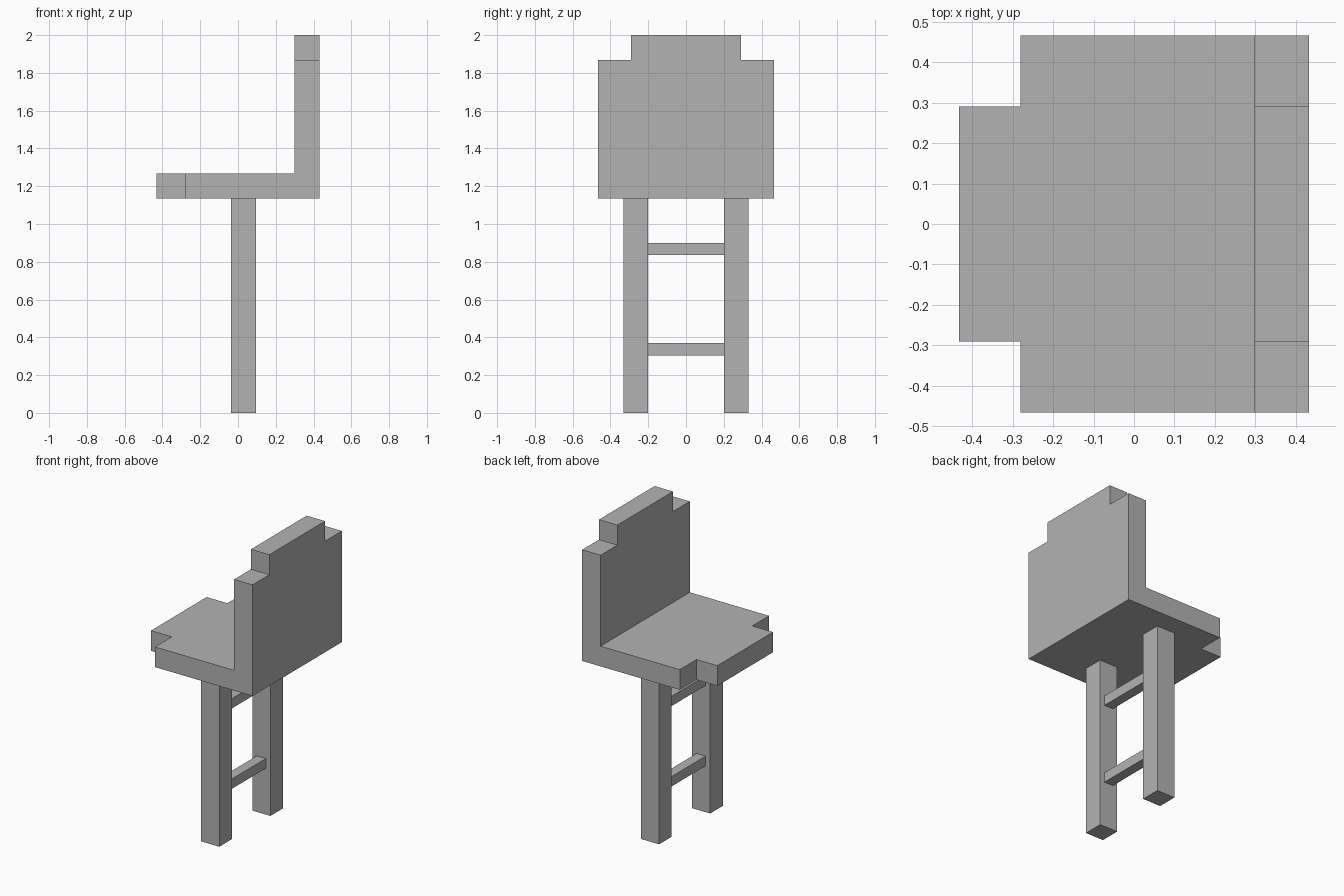
import bpy
import bmesh
from mathutils import Vector

cube = bpy.data.objects.get("Cube")
if cube:
    bpy.data.objects.remove(cube, do_unlink=True)

# Single plain grey material
grey = bpy.data.materials.new("plain_grey")
grey.use_nodes = True
colour = (0.45, 0.45, 0.45, 1)
grey.diffuse_color = colour
grey.node_tree.nodes["Principled BSDF"].inputs["Base Color"].default_value = colour


def prism(name, outline, direction):
    """Extrude a flat outline along a direction into a closed solid."""
    bm = bmesh.new()
    face = bm.faces.new([bm.verts.new(p) for p in outline])
    extruded = bmesh.ops.extrude_face_region(bm, geom=[face], use_keep_orig=True)
    moved = [g for g in extruded["geom"] if isinstance(g, bmesh.types.BMVert)]
    bmesh.ops.translate(bm, verts=moved, vec=Vector(direction))
    bmesh.ops.recalc_face_normals(bm, faces=bm.faces)
    mesh = bpy.data.meshes.new(name)
    bm.to_mesh(mesh)
    bm.free()
    mesh.materials.append(grey)
    obj = bpy.data.objects.new(name, mesh)
    bpy.context.collection.objects.link(obj)
    return obj


def box(name, low, high):
    (x0, y0, z0), (x1, y1, z1) = low, high
    base = [(x0, y0, z0), (x1, y0, z0), (x1, y1, z0), (x0, y1, z0)]
    return prism(name, base, (0, 0, z1 - z0))


def stepped(start, shoulder, tip):
    """Symmetric slab outline with both corners at the tip notched."""
    half = [(start, WIDE), (shoulder, WIDE), (shoulder, NARROW), (tip, NARROW)]
    return half + [(a, -y) for a, y in reversed(half)]


WIDE, NARROW = 0.465, 0.29
SEAT_LOW, SEAT_TOP = 1.135, 1.268
BACK_IN, BACK_OUT = 0.298, 0.432

# Seat and backrest share the same notched outline
prism("seat", [(x, y, SEAT_LOW) for x, y in stepped(BACK_OUT, -0.28, -0.432)],
      (0, 0, SEAT_TOP - SEAT_LOW))
prism("backrest", [(BACK_IN, y, z) for z, y in stepped(SEAT_TOP, 1.868, 2.0)],
      (BACK_OUT - BACK_IN, 0, 0))

# Legs
for name, y in (("right_side_leg", -0.332), ("left_side_leg", 0.2)):
    box(name, (-0.036, y, 0), (0.096, y + 0.132, SEAT_LOW))

# Rungs between the legs
for name, z in (("lower_rung", 0.305), ("upper_rung", 0.835)):
    box(name, (-0.003, -0.2, z), (0.063, 0.2, z + 0.065))
